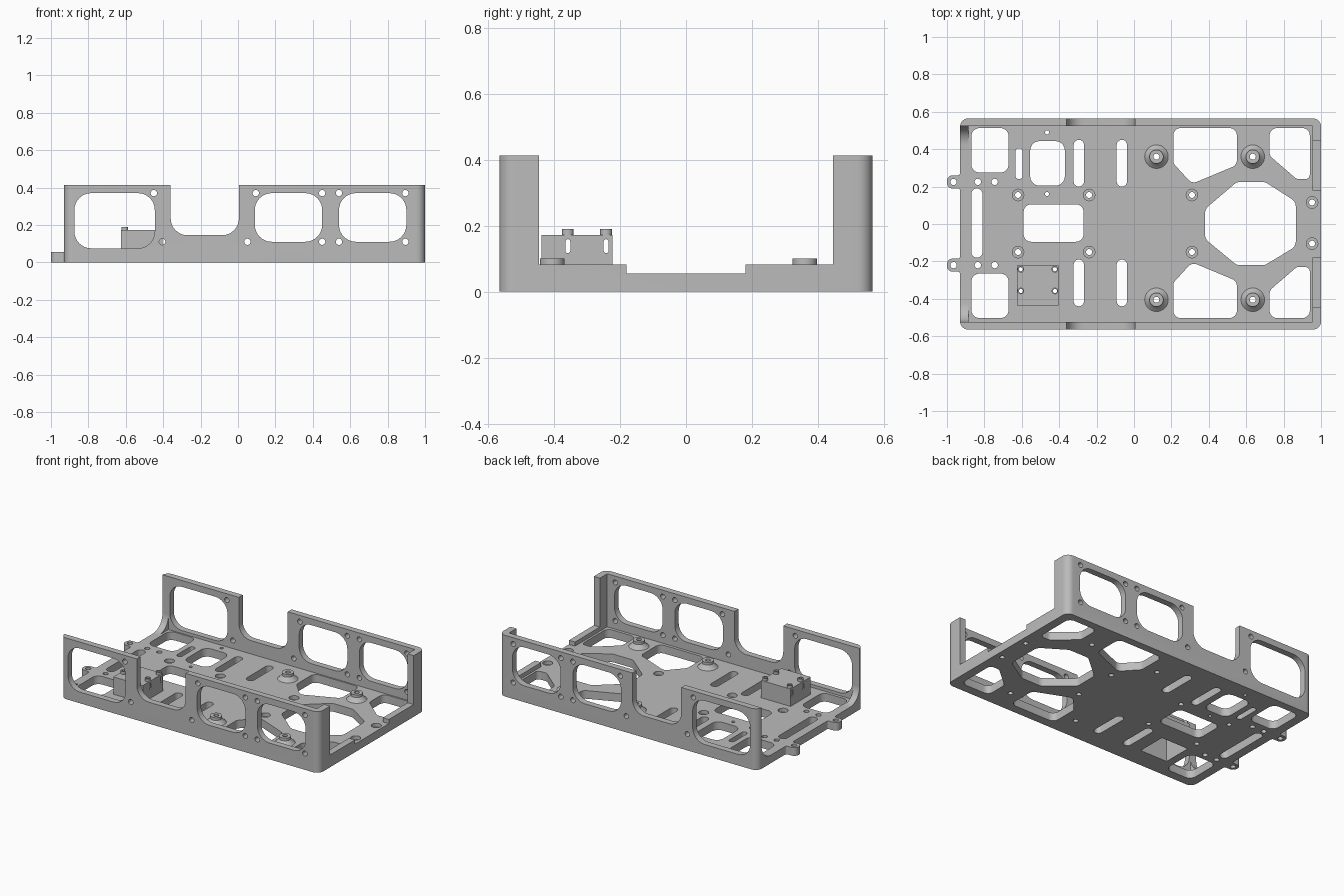
import bpy, bmesh, math
from mathutils import Vector

if "Cube" in bpy.data.objects:
    bpy.data.objects.remove(bpy.data.objects["Cube"])

grey = bpy.data.materials.new("plain grey")
grey.diffuse_color = (0.5, 0.5, 0.5, 1)
grey.use_nodes = True
grey.node_tree.nodes["Principled BSDF"].inputs["Base Color"].default_value = grey.diffuse_color


def rounded(pts, r, seg=8):
    """Polygon with filleted corners; r is one radius or one per corner."""
    out, n = [], len(pts)
    rs = r if isinstance(r, (list, tuple)) else [r] * n
    for i in range(n):
        p = Vector(pts[i])
        if rs[i] <= 0:
            out.append(p)
            continue
        a = (Vector(pts[i - 1]) - p).normalized()
        b = (Vector(pts[(i + 1) % n]) - p).normalized()
        half = a.angle(b) / 2
        c = p + (a + b).normalized() * rs[i] / math.sin(half)
        t = rs[i] / math.tan(half)
        v0, v1 = p + a * t - c, p + b * t - c
        w = math.pi - 2 * half
        for k in range(seg + 1):
            f = k / seg
            out.append(c + (v0 * math.sin((1 - f) * w) + v1 * math.sin(f * w)) / math.sin(w))
    return out


def rect(x0, x1, y0, y1, r=0.0):
    return rounded([(x0, y0), (x1, y0), (x1, y1), (x0, y1)], r)


def slot(x, w, y0, y1):
    return rect(x - w / 2, x + w / 2, y0, y1, w * 0.499)


def circle(x, y, r, n=24):
    return [(x + r * math.cos(2 * math.pi * i / n), y + r * math.sin(2 * math.pi * i / n)) for i in range(n)]


def prisms(name, shapes, lo, hi, axis="z"):
    """Extrude 2D shapes along an axis into one object."""
    put = {"z": lambda u, v, w: (u, v, w), "y": lambda u, v, w: (u, w, v), "x": lambda u, v, w: (w, u, v)}[axis]
    bm = bmesh.new()
    for s in shapes:
        bot = [bm.verts.new(put(p[0], p[1], lo)) for p in s]
        top = [bm.verts.new(put(p[0], p[1], hi)) for p in s]
        bm.faces.new(bot)
        bm.faces.new(top)
        for i in range(len(s)):
            j = (i + 1) % len(s)
            bm.faces.new((bot[i], bot[j], top[j], top[i]))
    bmesh.ops.recalc_face_normals(bm, faces=bm.faces)
    return add(name, bm)


def add(name, bm):
    me = bpy.data.meshes.new(name)
    bm.to_mesh(me)
    bm.free()
    me.materials.append(grey)
    ob = bpy.data.objects.new(name, me)
    bpy.context.collection.objects.link(ob)
    return ob


def cut(ob, *args):
    tool = prisms("cutter", *args)
    m = ob.modifiers.new("cut", "BOOLEAN")
    m.operation, m.solver, m.object = "DIFFERENCE", "EXACT", tool
    bpy.context.view_layer.objects.active = ob
    bpy.ops.object.modifier_apply(modifier=m.name)
    bpy.data.objects.remove(tool)


def smooth(ob):
    bpy.ops.object.select_all(action="DESELECT")
    ob.select_set(True)
    bpy.context.view_layer.objects.active = ob
    bpy.ops.object.shade_smooth_by_angle(angle=math.radians(30))


def both(shape, shift=0.0):
    """A shape and its mirror across the centre line."""
    return [shape, [(p[0], shift - p[1]) for p in shape]]


FLOOR, TOP, WALL = 0.055, 0.413, 0.523

# Tray outline with two mounting ears on the left end
outline = [(-0.93, -0.565), (1, -0.565), (1, 0.565), (-0.93, 0.565)]
radii = [0.045] * 4
for y in (0.225, -0.22):
    outline += [(-0.93, y + 0.035), (-1, y + 0.035), (-1, y - 0.035), (-0.93, y - 0.035)]
    radii += [0.012, 0.03, 0.03, 0.012]
tray = prisms("tray", [rounded(outline, radii)], 0, TOP)

# Hollow interior, with curved corners at the open left end
cut(tray, [rect(-0.885, 0.955, -WALL, WALL)], FLOOR, 0.6)
cut(tray, [rounded([(-WALL, FLOOR), (WALL, FLOOR), (WALL, 0.6), (-WALL, 0.6)], [0.1, 0.1, 0, 0])],
    -1.2, -0.885, "x")

# Low stepped rail at the right end
cut(tray, [[(-0.445, 0.6), (-0.445, 0.083), (-0.18, 0.083), (-0.18, FLOOR),
            (0.18, FLOOR), (0.18, 0.083), (0.445, 0.083), (0.445, 0.6)]], 0.955, 1.2, "x")

# Side wall windows, open gap and screw holes
side = [rect(-0.875, -0.445, 0.075, 0.37, 0.09), rect(0.09, 0.45, 0.11, 0.37, 0.09),
        rect(0.54, 0.9, 0.11, 0.37, 0.09),
        rounded([(-0.36, 0.145), (0.005, 0.145), (0.005, 0.6), (-0.36, 0.6)], [0.09, 0.09, 0, 0])]
side += [circle(x, z, 0.017, 16) for x, z in
         [(-0.45, 0.37), (-0.405, 0.11), (0.05, 0.11), (0.095, 0.37), (0.45, 0.37), (0.45, 0.11),
          (0.54, 0.37), (0.54, 0.11), (0.895, 0.37), (0.895, 0.11)]]
# The screw holes near the windows sit outside the rounded corners
cut(tray, side, -0.8, 0.8, "y")

# Floor openings
holes = both(rect(-0.87, -0.67, 0.275, 0.513, 0.045), 0.01)
for x in (-0.295, -0.065):
    holes += both(slot(x, 0.055, 0.2, 0.45), 0.01)
holes += both(rounded([(0.21, 0.513), (0.55, 0.513), (0.55, 0.315), (0.31, 0.215), (0.21, 0.325)], 0.04), 0.01)
holes += both(rounded([(0.725, 0.513), (0.94, 0.513), (0.94, 0.24), (0.87, 0.24), (0.725, 0.365)],
                      [0.04, 0.04, 0.025, 0.03, 0.04]), 0.01)
holes += [slot(-0.84, 0.06, -0.18, 0.19), slot(-0.615, 0.038, 0.24, 0.405),
          rect(-0.555, -0.37, 0.205, 0.443, 0.05), rect(-0.59, -0.27, -0.095, 0.105, 0.04),
          rounded([(0.38, -0.08), (0.55, -0.22), (0.70, -0.22), (0.865, -0.12),
                   (0.865, 0.12), (0.70, 0.225), (0.55, 0.225), (0.38, 0.08)], 0.05)]

# Block pocket, open from below
BX0, BX1, BY0, BY1 = -0.625, -0.405, -0.437, -0.222
pocket = rect(BX0 + 0.008, BX1 - 0.008, BY0 + 0.008, BY1 - 0.008)
holes.append(pocket)

# Floor screw holes
posts = [(x, y) for x in (0.12, 0.635) for y in (0.36, -0.405)]
sunk = [(x, y) for x in (-0.62, -0.24, 0.31) for y in (0.155, -0.15)] + [(0.952, 0.115), (0.952, -0.105)]
holes += [circle(x, y, 0.016) for x, y in posts + sunk]
holes += [circle(x, y, 0.017) for x in (-0.965, -0.835, -0.745) for y in (0.225, -0.22)]
holes += [circle(-0.465, y, 0.011) for y in (0.49, 0.16)]
cut(tray, holes, -0.1, 0.3)
cut(tray, [circle(x, y, 0.031) for x, y in sunk], 0.03, 0.3)
smooth(tray)

# Flared standoffs, turned from a closed ring profile
for x, y in posts:
    bm = bmesh.new()
    prof = [(0.016, FLOOR), (0.063, FLOOR), (0.05, 0.066), (0.037, 0.082), (0.037, 0.1), (0.016, 0.1)]
    n = 32
    rings = [[bm.verts.new((x + r * math.cos(2 * math.pi * k / n), y + r * math.sin(2 * math.pi * k / n), z))
              for r, z in prof] for k in range(n)]
    for k in range(n):
        a, b = rings[k], rings[(k + 1) % n]
        for i in range(len(prof)):
            j = (i + 1) % len(prof)
            bm.faces.new((a[i], b[i], b[j], a[j]))
    bmesh.ops.recalc_face_normals(bm, faces=bm.faces)
    smooth(add("standoff", bm))

# Hollow mounting block with side slots and hollow pegs
pegs = [(x, y) for x in (-0.605, -0.423) for y in (-0.242, -0.358)]
block = prisms("mounting_block", [rect(BX0, BX1, BY0, BY1)], FLOOR, 0.172)
cut(block, [pocket], 0, 0.16)
cut(block, [slot(y, 0.015, 0.117, 0.159) for y in (-0.242, -0.358)], -0.8, -0.2, "x")
cut(block, [circle(x, y, 0.011, 16) for x, y in pegs], 0.1, 0.3)
smooth(block)
peg = prisms("block_pegs", [circle(x, y, 0.018, 16) for x, y in pegs], 0.172, 0.19)
cut(peg, [circle(x, y, 0.011, 16) for x, y in pegs], 0.1, 0.3)
smooth(peg)
